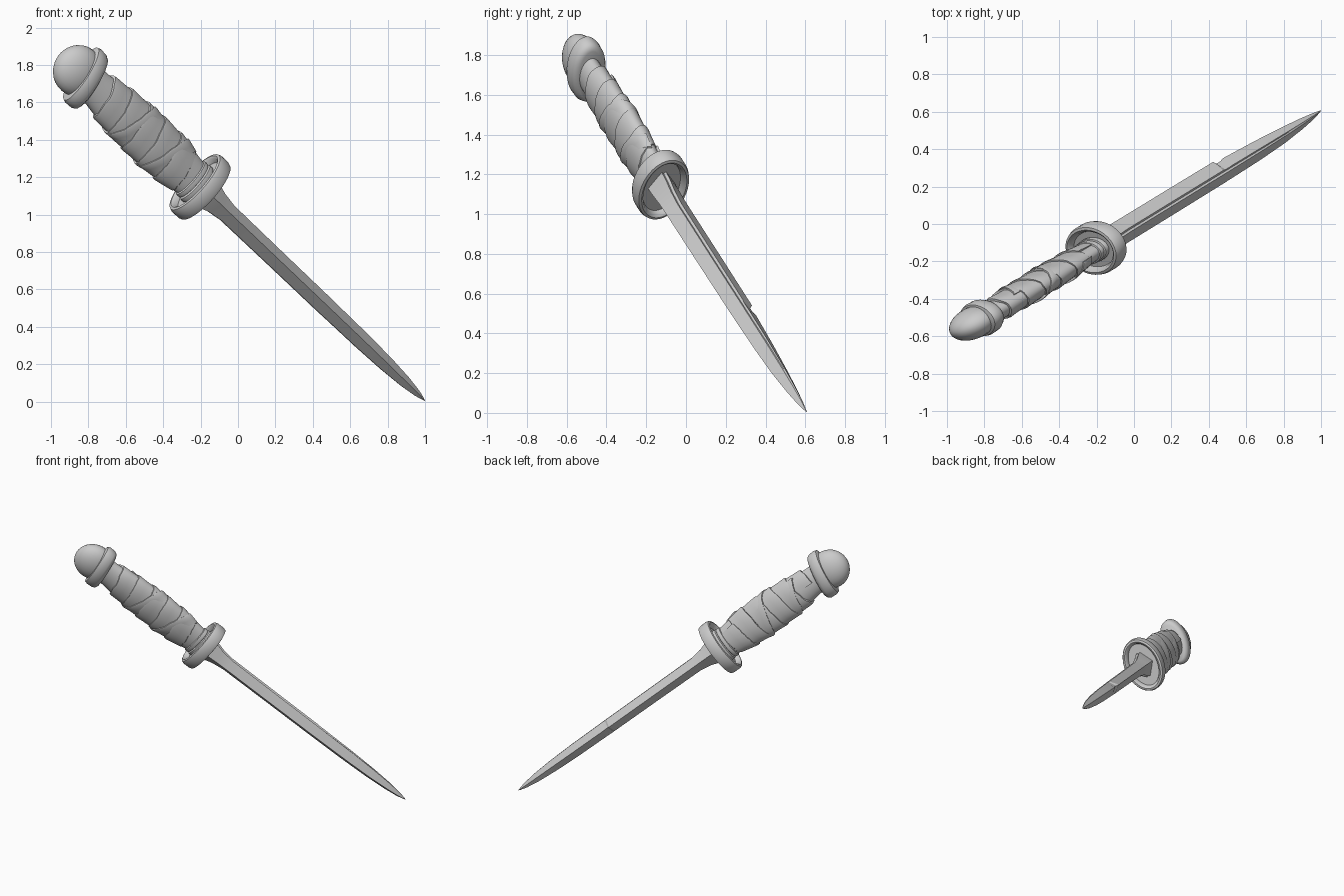
import bpy, bmesh, random
from math import sin, cos, pi, radians
from mathutils import Vector

if "Cube" in bpy.data.objects:
    bpy.data.objects.remove(bpy.data.objects["Cube"])

random.seed(4)
# dagger frame: D runs to the tip, E across the blade edges, W across the wide grip
G = Vector((-0.203, -0.128, 1.148))
D = Vector((0.663, 0.405, -0.63)).normalized()
H = Vector((-D.y, D.x, 0)).normalized()
U = D.cross(H)
A = radians(13)
E = H * cos(A) + U * sin(A)
W = U * cos(A) - H * sin(A)


def place(e, w, s):
    return G + E * e + W * w + D * s


def finish(name, bm, angle):
    bmesh.ops.recalc_face_normals(bm, faces=bm.faces)
    me = bpy.data.meshes.new(name)
    bm.to_mesh(me)
    bm.free()
    ob = bpy.data.objects.new(name, me)
    bpy.context.collection.objects.link(ob)
    bpy.ops.object.select_all(action='DESELECT')
    ob.select_set(True)
    bpy.context.view_layer.objects.active = ob
    bpy.ops.object.shade_smooth_by_angle(angle=radians(angle))
    return ob


def loft(name, rings, angle=35, closed=True):
    """Skin closed rings of (e, w, s) points and cap both ends."""
    bm = bmesh.new()
    rows = [[bm.verts.new(place(*p)) for p in r] for r in rings]
    n = len(rows[0])
    for a, b in zip(rows, rows[1:]):
        for i in range(n):
            j = (i + 1) % n
            bm.faces.new((a[i], a[j], b[j], b[i]))
    bm.faces.new(rows[0])
    bm.faces.new(rows[-1])
    return finish(name, bm, angle)


def oval(e, w, s, n=40, tilt=0.0):
    return [(e * cos(2 * pi * i / n), w * sin(2 * pi * i / n),
             s + tilt * sin(2 * pi * i / n)) for i in range(n)]


def lerp(table, s):
    """Interpolate rows of (s, values...)."""
    if s <= table[0][0]:
        return table[0][1:]
    for a, b in zip(table, table[1:]):
        if s <= b[0]:
            t = (s - a[0]) / (b[0] - a[0])
            return [x + (y - x) * t for x, y in zip(a[1:], b[1:])]
    return table[-1][1:]


# blade: diamond section with a grooved ridge, flared base, nicked edge
BLADE = [  # s, +edge, -edge, ridge, groove depth
    (0.00, .075, .075, .095, .10), (0.06, .073, .073, .088, .12),
    (0.13, .070, .068, .066, .14), (0.22, .069, .066, .053, .16),
    (0.60, .069, .065, .051, .16), (0.985, .068, .063, .050, .15),
    (1.00, .050, .063, .050, .15), (1.03, .050, .062, .050, .15),
    (1.06, .057, .062, .049, .14), (1.30, .047, .058, .047, .10),
    (1.50, .035, .049, .041, .05), (1.65, .023, .034, .031, .02),
    (1.75, .012, .019, .018, 0), (1.80, .004, .006, .006, 0),
    (1.815, .001, .001, .001, 0)]
rings = []
for s, ep, en, r, g in BLADE:
    k = .16
    rings.append([(ep, 0, s), (ep * k, r, s), (0, r * (1 - g), s), (-en * k, r, s),
                  (-en, 0, s), (-en * k, -r, s), (0, -r * (1 - g), s), (ep * k, -r, s)])
loft("blade", rings, 20)

# oval guard with a raised rim and recessed faces
RIM = [(-.012, .040), (-.038, .032), (-.046, .020), (-.042, .006), (-.025, 0),
       (.025, 0), (.042, .006), (.046, .020), (.038, .032), (.012, .040)]
loft("guard", [oval(.143 - i, .200 - i, s, 56) for s, i in RIM], 40)

# grip core
GRIP = [(-.90, .060, .098), (-.82, .060, .100), (-.70, .062, .118), (-.55, .064, .130),
        (-.35, .063, .134), (-.20, .060, .126), (-.08, .055, .108), (0, .052, .100)]
loft("grip_core", [oval(e, w, s) for s, e, w in GRIP])

# ferrule rings where the grip meets the guard
for k, (s, e, w) in enumerate([(-.03, .070, .122), (-.065, .066, .118)]):
    loft(f"ferrule_{k + 1}", [oval(e - d, w - d, s + o) for o, d in
         [(-.018, .012), (-.013, .002), (0, 0), (.013, .002), (.018, .012)]])


def wrap(name, start, end, pitch, width, lift, turn=1, phase=0.0):
    """Wind a ribbon round the grip, with one lifted edge."""
    bm = bmesh.new()
    steps = int((end - start) / pitch * 36)
    prof = [(0, -.012), (.02, lift * .9), (.12, lift), (.5, lift * .6),
            (.93, lift * .35), (1, -.012)]
    rows = []
    wob = 0.0
    for i in range(steps + 1):
        th = phase + turn * 2 * pi * i / 36
        wob = wob * .8 + random.uniform(-.004, .004)
        row = []
        for t, off in prof:
            s = min(max(start + pitch * i / 36 + t * width + wob, -.88), -.06)
            e, w = lerp(GRIP, s)
            row.append(bm.verts.new(place((e + off) * cos(th), (w + off) * sin(th), s)))
        rows.append(row)
    for a, b in zip(rows, rows[1:]):
        for j in range(len(prof) - 1):
            bm.faces.new((a[j], a[j + 1], b[j + 1], b[j]))
    bm.faces.new(rows[0])
    bm.faces.new(rows[-1])
    return finish(name, bm, 30)


# cloth strips wound round the grip, the second crossing the first
wrap("grip_wrap", -.84, -.20, .125, .145, .014)
wrap("cross_wrap", -.74, -.24, .26, .095, .018, -1, 1.0)

# flared collar, slightly tilted
COLLAR = [(.055, .032), (.045, .012), (.025, .002), (-.015, 0), (-.035, .006), (-.042, .035)]
loft("collar", [oval(.098 - i, .170 - i, -.925 + s, 40, -.025) for s, i in COLLAR], 40)

# rounded pommel
loft("pommel", [oval(.084 * sin(a), .138 * sin(a), -.988 - .138 * cos(a), 28)
                for a in [radians(4 + 11 * k) for k in range(13)]], 40)
